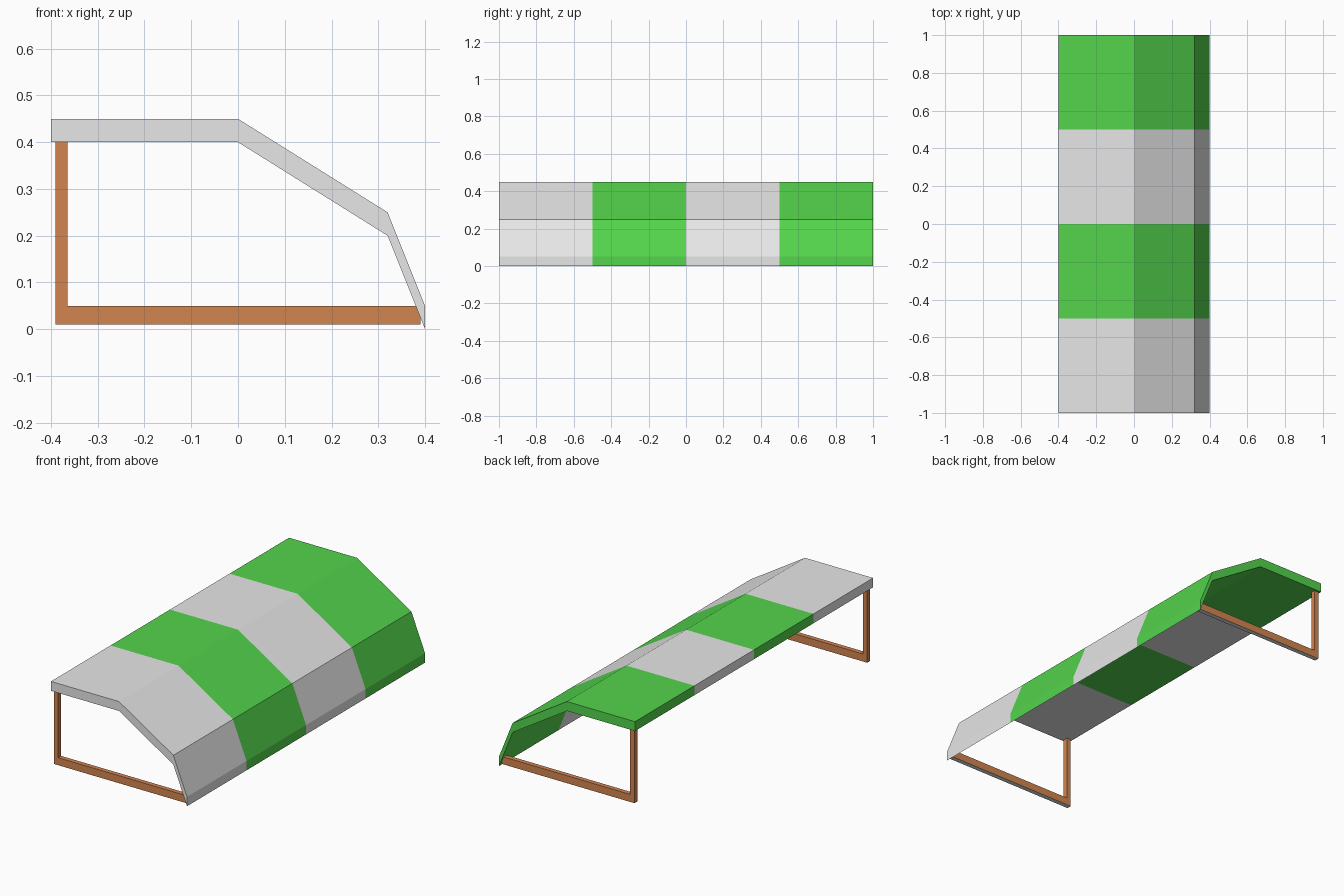
import bpy
import bmesh

cube = bpy.data.objects.get("Cube")
if cube:
    bpy.data.objects.remove(cube, do_unlink=True)


def make_material(name, color):
    mat = bpy.data.materials.new(name)
    mat.use_nodes = True
    mat.diffuse_color = color
    mat.node_tree.nodes["Principled BSDF"].inputs["Base Color"].default_value = color
    return mat


grey = make_material("canvas_grey", (0.8, 0.8, 0.8, 1))
green = make_material("canvas_green", (0.088, 0.66, 0.073, 1))
wood = make_material("wood_brown", (0.65, 0.235, 0.083, 1))


def extrude_profile(name, profile, y_stops, materials, face_rule):
    """Sweep a closed XZ profile along y through y_stops, capped at both ends."""
    bm = bmesh.new()
    rings = [[bm.verts.new((x, y, z)) for x, z in profile] for y in y_stops]
    count = len(profile)
    for a, b in zip(rings, rings[1:]):
        for i in range(count):
            j = (i + 1) % count
            bm.faces.new((a[i], a[j], b[j], b[i]))
    bm.faces.new(rings[0])
    bm.faces.new(rings[-1])
    bmesh.ops.recalc_face_normals(bm, faces=bm.faces)
    for face in bm.faces:
        face.material_index = face_rule(face)
    mesh = bpy.data.meshes.new(name)
    bm.to_mesh(mesh)
    bm.free()
    for mat in materials:
        mesh.materials.append(mat)
    obj = bpy.data.objects.new(name, mesh)
    bpy.context.collection.objects.link(obj)
    return obj


# Striped awning: flat roof, slope and front drop of constant vertical thickness
outer = [(-0.4, 0.45), (0, 0.45), (0.32, 0.25), (0.4, 0.05)]
inner = [(x, z - 0.05) for x, z in reversed(outer)]


def stripe(face):
    y = min(face.calc_center_median().y, 0.99)
    return int((y + 1) / 0.5) % 2


extrude_profile("awning", outer + inner, [-1, -0.5, 0, 0.5, 1], [grey, green], stripe)

# L-shaped wooden support at each end, with a grey underside
frame = [(-0.39, 0.01), (0.39, 0.01), (0.39, 0.05),
         (-0.365, 0.05), (-0.365, 0.4), (-0.39, 0.4)]


def underside(face):
    return int(face.normal.z < -0.5)


for name, side in (("front_frame", -1), ("back_frame", 1)):
    extrude_profile(name, frame, [side * 0.99, side * 0.965], [wood, grey], underside)
